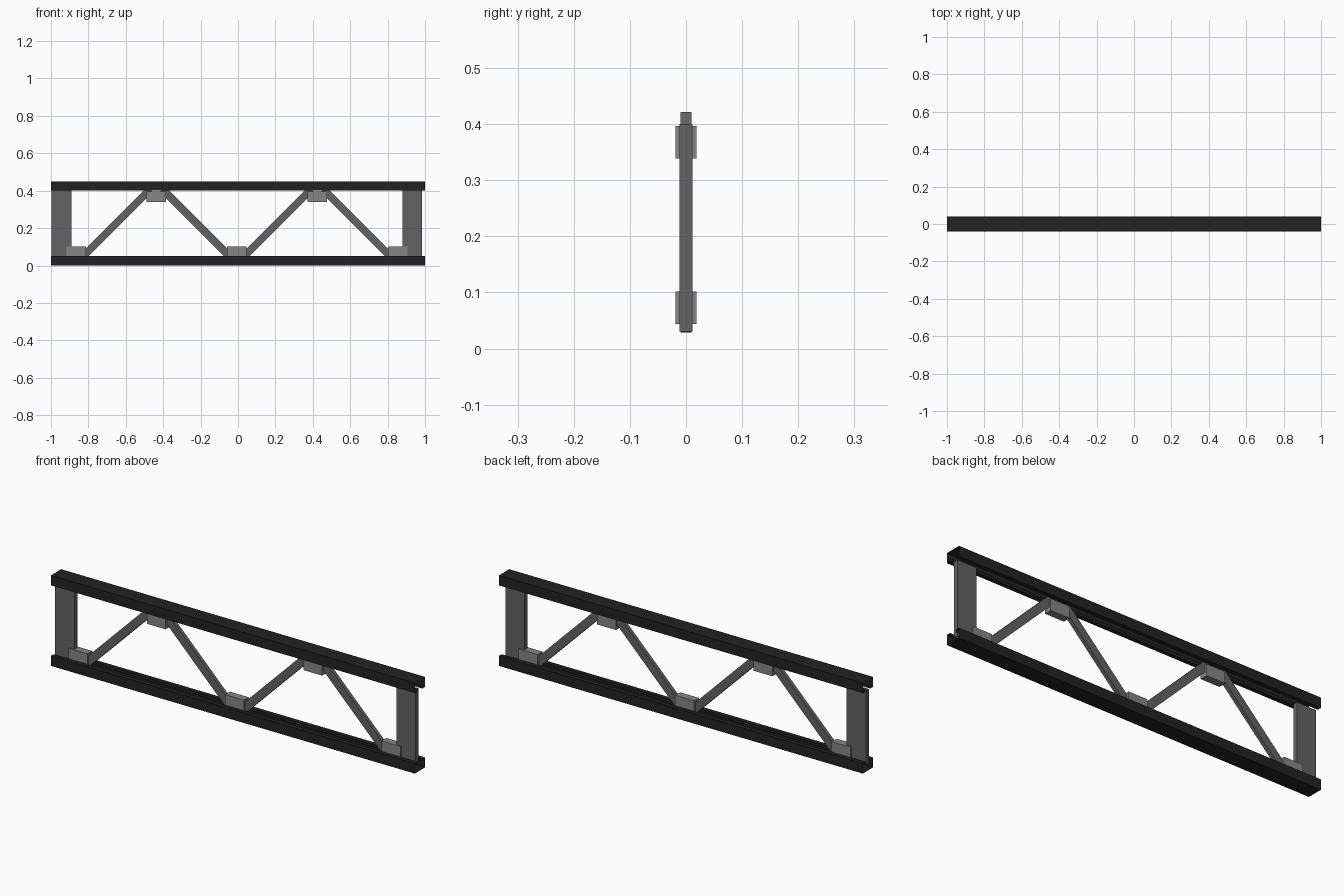
import bpy, bmesh, math
from mathutils import Matrix, Vector

if "Cube" in bpy.data.objects:
    bpy.data.objects.remove(bpy.data.objects["Cube"])


def material(name, v):
    m = bpy.data.materials.new(name)
    m.diffuse_color = (v, v, v, 1)
    m.use_nodes = True
    m.node_tree.nodes["Principled BSDF"].inputs["Base Color"].default_value = m.diffuse_color
    return m


BLACK = material("black chord", 0.016)
DARK = material("dark grey web", 0.125)
GREY = material("mid grey gusset", 0.24)
CX = -0.006      # the web sits very slightly left of centre


def finish(bm, name, mat):
    me = bpy.data.meshes.new(name)
    bm.to_mesh(me)
    bm.free()
    me.materials.append(mat)
    ob = bpy.data.objects.new(name, me)
    bpy.context.collection.objects.link(ob)
    return ob


def box(name, center, size, mat, angle=0.0):
    bm = bmesh.new()
    mtx = (Matrix.Translation(Vector(center)) @ Matrix.Rotation(angle, 4, 'Y')
           @ Matrix.Diagonal((*size, 1)))
    bmesh.ops.create_cube(bm, size=1, matrix=mtx)
    return finish(bm, name, mat)


def chord(name, z0, sign):
    """Thin folded channel with open ends; its slot faces the web."""
    half = [(0.019, 0.036), (0.019, 0.05), (0.04, 0.05), (0.04, 0.0)]
    profile = half + [(-y, z) for y, z in reversed(half)]
    bm = bmesh.new()
    rows = [[bm.verts.new((x, y, z0 + sign * z)) for y, z in profile] for x in (-1, 1)]
    for i in range(len(profile) - 1):
        f = [rows[0][i], rows[0][i + 1], rows[1][i + 1], rows[1][i]]
        bm.faces.new(f if sign < 0 else f[::-1])
    # make the normals face away from the channel's inside
    bm.normal_update()
    base = max(bm.faces, key=lambda f: f.calc_area())
    side = [f for f in bm.faces if abs(f.normal.z) > 0.9
            and abs(f.calc_center_median().z - z0) < 1e-4][0]
    if side.normal.z * sign > 0:
        bmesh.ops.reverse_faces(bm, faces=bm.faces[:])
    return finish(bm, name, BLACK)


# Chords
chord("bottom_chord", 0.0, 1)
chord("top_chord", 0.45, -1)

# End posts
for side, label in ((-1, "left"), (1, "right")):
    box("end_post_" + label, (CX + side * 0.938, 0, 0.215), (0.106, 0.023, 0.37), DARK)

# Zigzag diagonals at 45 degrees
for i in range(4):
    x = CX + (i - 1.5) * 0.43
    box(f"diagonal_{i + 1}", (x, 0, 0.225), (0.515, 0.019, 0.04), DARK,
        math.radians(-45 if i % 2 == 0 else 45))

# Gusset blocks at the joints
for i in range(5):
    z = 0.0725 if i % 2 == 0 else 0.3675
    box(f"gusset_{i + 1}", (CX + (i - 2) * 0.43, 0, z), (0.104, 0.038, 0.058), GREY)
